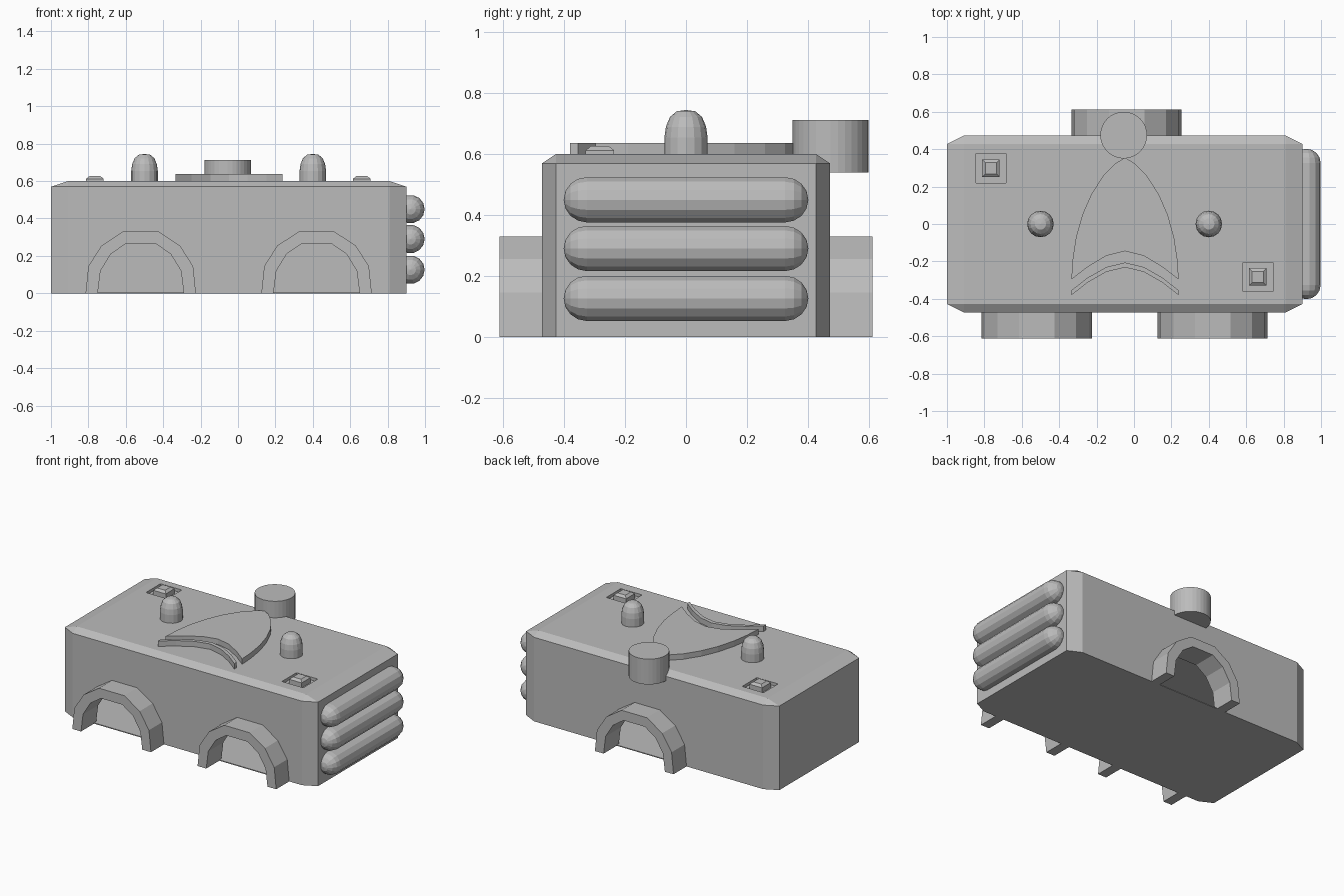
import bpy, bmesh, math
from mathutils import Matrix

if "Cube" in bpy.data.objects:
    bpy.data.objects.remove(bpy.data.objects["Cube"], do_unlink=True)

grey = bpy.data.materials.new("plain grey")
grey.use_nodes = True
grey.diffuse_color = (0.5, 0.5, 0.5, 1)
grey.node_tree.nodes["Principled BSDF"].inputs["Base Color"].default_value = (0.5, 0.5, 0.5, 1)


def finish(name, bm):
    bmesh.ops.recalc_face_normals(bm, faces=bm.faces)
    me = bpy.data.meshes.new(name)
    bm.to_mesh(me)
    bm.free()
    me.materials.append(grey)
    ob = bpy.data.objects.new(name, me)
    bpy.context.collection.objects.link(ob)
    return ob


def prism(name, pts, a, b, axis="Z"):
    """Extrude a flat outline from a to b along Y or Z."""
    bm = bmesh.new()
    put = (lambda u, v, w: (u, v, w)) if axis == "Z" else (lambda u, v, w: (u, w, v))
    lo = [bm.verts.new(put(u, v, a)) for u, v in pts]
    hi = [bm.verts.new(put(u, v, b)) for u, v in pts]
    bm.faces.new(lo)
    bm.faces.new(hi)
    for i in range(len(pts)):
        j = (i + 1) % len(pts)
        bm.faces.new((lo[i], lo[j], hi[j], hi[i]))
    return finish(name, bm)


def lathe(name, profile, loc, segs, lying=False):
    """Turn a radius-height profile about Z, or about Y when lying."""
    bm = bmesh.new()
    vs = [bm.verts.new((r, 0, z)) for r, z in profile]
    es = [bm.edges.new(p) for p in zip(vs, vs[1:])]
    bmesh.ops.spin(bm, geom=vs + es, axis=(0, 0, 1), cent=(0, 0, 0),
                   angle=math.tau, steps=segs)
    bmesh.ops.remove_doubles(bm, verts=bm.verts, dist=0.0005)
    if lying:
        bmesh.ops.transform(bm, matrix=Matrix.Rotation(math.pi / 2, 4, "X"), verts=bm.verts)
    bmesh.ops.translate(bm, vec=loc, verts=bm.verts)
    return finish(name, bm)


def chamfered_box(name, inset, floor):
    """Box with cut vertical corners and a bevelled top."""
    hx, hy, top = 0.95 - inset, 0.4725 - inset, 0.6 - inset
    bx, by, bz = 0.09, 0.045, 0.03
    bm = bmesh.new()
    for sx in (-1, 1):
        for sy in (-1, 1):
            for z in (floor, top - bz):
                bm.verts.new((sx * hx - 0.05, sy * (hy - by), z))
                bm.verts.new((sx * (hx - bx) - 0.05, sy * hy, z))
            bm.verts.new((sx * (hx - bx) - 0.05, sy * (hy - by), top))
    bmesh.ops.convex_hull(bm, input=bm.verts)
    bmesh.ops.dissolve_limit(bm, angle_limit=0.01, verts=bm.verts, edges=bm.edges)
    return finish(name, bm)


def cut(target, cutter):
    mod = target.modifiers.new("cut", "BOOLEAN")
    mod.operation, mod.solver, mod.object = "DIFFERENCE", "EXACT", cutter
    cutter.hide_render = True
    bpy.context.view_layer.objects.active = target
    bpy.ops.object.modifier_apply(modifier=mod.name)
    bpy.data.objects.remove(cutter, do_unlink=True)


def arch_line(half, cx):
    return [(cx - x, z) for x, z in half] + [(cx + x, z) for x, z in reversed(half)]


def rect(cx, cy, hx, hy):
    return [(cx - hx, cy - hy), (cx + hx, cy - hy), (cx + hx, cy + hy), (cx - hx, cy + hy)]


# Hollow body
body = chamfered_box("body", 0, 0)
cut(body, chamfered_box("hollow", 0.02, 0.004))

# Arched openings with raised surrounds
OUTER = [(0.295, 0), (0.28, 0.145), (0.21, 0.255), (0.095, 0.33)]
INNER = [(0.23, 0), (0.215, 0.12), (0.16, 0.21), (0.08, 0.265)]
for name, cx, side in (("front_right_arch", -0.52, -1), ("front_left_arch", 0.42, -1),
                       ("back_arch", -0.04, 1)):
    opening = [(x, max(z, 0.006)) for x, z in arch_line(INNER, cx)]
    cut(body, prism("opening", opening, side * 0.4, side * 0.7, "Y"))
    ring = arch_line(OUTER, cx) + arch_line(INNER, cx)[::-1]
    prism(name, ring, side * 0.45, side * 0.612, "Y")

# Square recesses with push buttons
for name, cx, cy in (("back_right", -0.765, 0.298), ("front_left", 0.662, -0.283)):
    cut(body, prism("slot", rect(cx, cy, 0.08, 0.078), 0.55, 0.7))
    prism(name + "_recess_floor", rect(cx, cy, 0.09, 0.09), 0.565, 0.578)
    bm = bmesh.new()
    for half, z in ((0.047, 0.57), (0.047, 0.612), (0.03, 0.626)):
        for x, y in rect(cx, cy, half, half):
            bm.verts.new((x, y, z))
    bmesh.ops.convex_hull(bm, input=bm.verts)
    finish(name + "_button", bm)

# Pointed shield plate and the chevron below it
mid = -0.048
sides = [(0.287, -0.297), (0.28, -0.19), (0.262, -0.07), (0.228, 0.05),
         (0.18, 0.16), (0.115, 0.26), (0.05, 0.325)]
bow = [(0.2, -0.23), (0.1, -0.17)]
shield = ([(mid - x, y) for x, y in sides] + [(mid, 0.355)]
          + [(mid + x, y) for x, y in reversed(sides)]
          + [(mid + x, y) for x, y in bow] + [(mid, -0.145)]
          + [(mid - x, y) for x, y in reversed(bow)])
prism("shield_plate", shield, 0.59, 0.637)
curve = [(-0.287, -0.355), (-0.2, -0.287), (-0.1, -0.23), (0, -0.206),
         (0.1, -0.23), (0.2, -0.287), (0.287, -0.355)]
chevron = [(mid + x, y) for x, y in curve] + [(mid + x, y - 0.026) for x, y in reversed(curve)]
prism("chevron_strip", chevron, 0.59, 0.637)

# Round drum over the back edge
lathe("back_drum", [(0, 0.54), (0.125, 0.54), (0.125, 0.712), (0, 0.712)],
      (-0.055, 0.475, 0), 32)

# Domed knobs
dome = [(0, 0.59), (0.071, 0.59), (0.071, 0.655), (0.066, 0.69), (0.053, 0.722),
        (0.03, 0.741), (0, 0.745)]
for name, x in (("right_knob", -0.5), ("left_knob", 0.4)):
    lathe(name, dome, (x, 0, 0), 16)

# Side rollers
R, END = 0.076, 0.402
cap = [(R * math.cos(a), END - R + R * math.sin(a))
       for a in (math.pi / 2 * i / 4 for i in range(5))]
roller = [(r, -h) for r, h in reversed(cap)] + cap
for i, z in enumerate((0.126, 0.29, 0.45)):
    lathe(f"side_roller_{i + 1}", roller, (0.922, 0, z), 14, lying=True)
